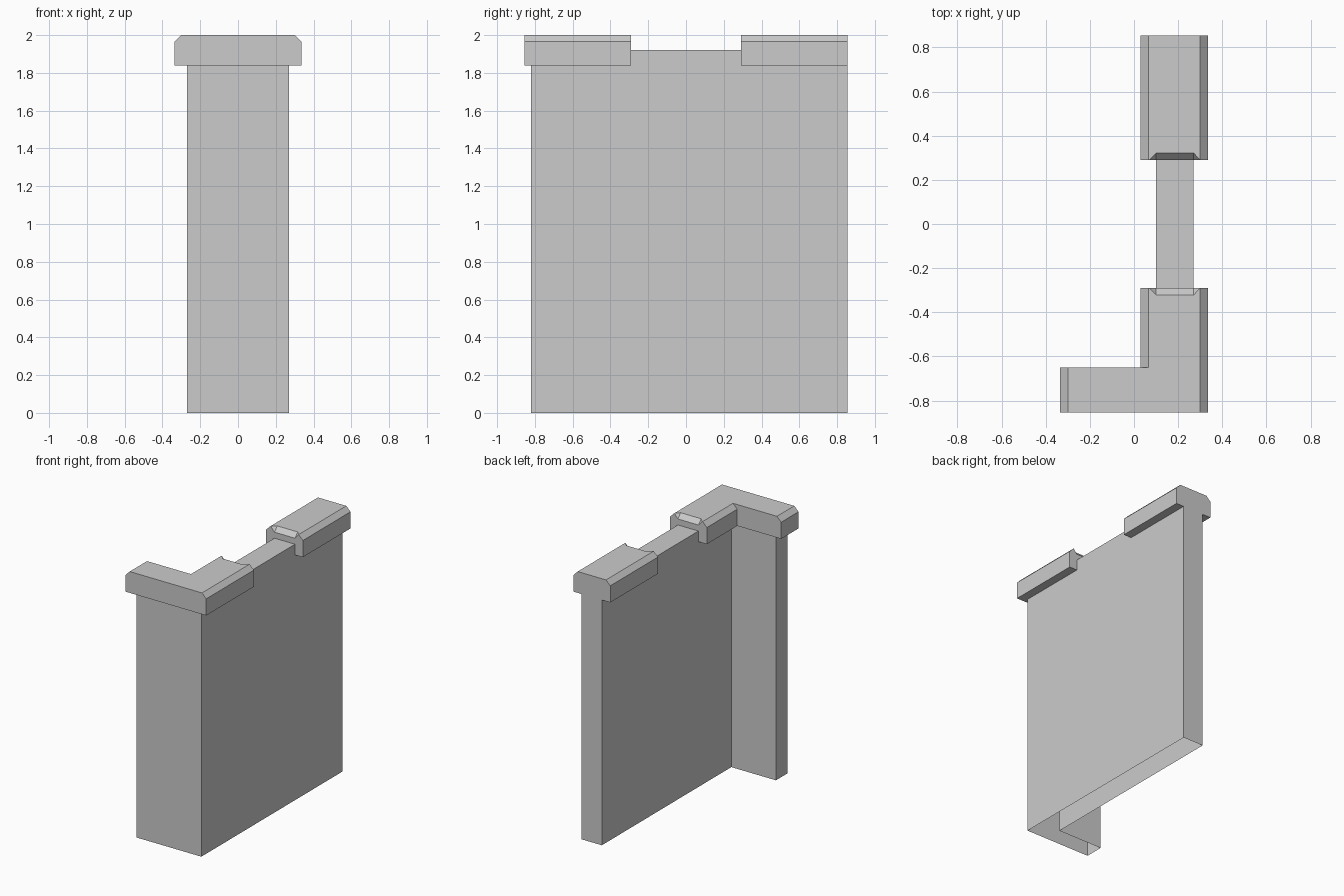
import bpy, bmesh
from mathutils import Vector

if "Cube" in bpy.data.objects:
    bpy.data.objects.remove(bpy.data.objects["Cube"])


def new_object(name, bm):
    bmesh.ops.recalc_face_normals(bm, faces=bm.faces)
    mesh = bpy.data.meshes.new(name)
    bm.to_mesh(mesh)
    bm.free()
    ob = bpy.data.objects.new(name, mesh)
    bpy.context.collection.objects.link(ob)
    return ob


def prism(name, points, direction):
    """Extrude a flat polygon along a direction."""
    bm = bmesh.new()
    face = bm.faces.new([bm.verts.new(p) for p in points])
    ext = bmesh.ops.extrude_face_region(bm, geom=[face], use_keep_orig=True)
    verts = [g for g in ext["geom"] if isinstance(g, bmesh.types.BMVert)]
    bmesh.ops.translate(bm, verts=verts, vec=Vector(direction))
    return new_object(name, bm)


def coping(name, x0, x1, y0, y1):
    """Coping stone with chamfered long edges, running along y."""
    c = 0.035
    profile = [(x0, 1.84), (x1, 1.84), (x1, 2 - c), (x1 - c, 2), (x0 + c, 2), (x0, 2 - c)]
    return prism(name, [(x, y0, z) for x, z in profile], (0, y1 - y0, 0))


def combine(target, other, operation):
    mod = target.modifiers.new(operation.lower(), 'BOOLEAN')
    mod.operation = operation
    mod.solver = 'EXACT'
    mod.object = other
    bpy.context.view_layer.objects.active = target
    bpy.ops.object.modifier_apply(modifier=mod.name)
    bpy.data.objects.remove(other)


# L-shaped wall
plan = [(-0.27, -0.82), (0.27, -0.82), (0.27, 0.855), (0.10, 0.855), (0.10, -0.68), (-0.27, -0.68)]
wall = prism("battlement_wall", [(x, y, 0) for x, y in plan], (0, 0, 1.92))

# Coping over both merlons and the corner return
combine(wall, coping("rear_coping", 0.03, 0.335, 0.29, 0.855), 'UNION')
front = coping("front_coping", 0.03, 0.335, -0.855, -0.29)
combine(front, coping("return_coping", -0.335, 0.335, -0.855, -0.65), 'UNION')
combine(wall, front, 'UNION')

# Bevelled notch in each crenel edge
for s in (-1, 1):
    bm = bmesh.new()
    for x, y, z in [(0.065, 0.29, 2), (0.30, 0.29, 2), (0.10, 0.322, 2),
                    (0.27, 0.322, 2), (0.10, 0.29, 1.965), (0.27, 0.29, 1.965)]:
        # keep the top corners inside the flat top
        bm.verts.new((max(x, 0.068), s * y, z))
    bmesh.ops.convex_hull(bm, input=bm.verts)
    cutter = new_object("notch_cutter", bm)
    cutter.hide_render = True
    combine(wall, cutter, 'DIFFERENCE')

# Open underside and clean flat faces
bm = bmesh.new()
bm.from_mesh(wall.data)
bmesh.ops.remove_doubles(bm, verts=bm.verts, dist=0.0005)
bmesh.ops.dissolve_limit(bm, angle_limit=0.01, verts=bm.verts, edges=bm.edges)
base = [f for f in bm.faces if all(v.co.z < 0.001 for v in f.verts)]
bmesh.ops.delete(bm, geom=base, context='FACES')
bm.to_mesh(wall.data)
bm.free()
